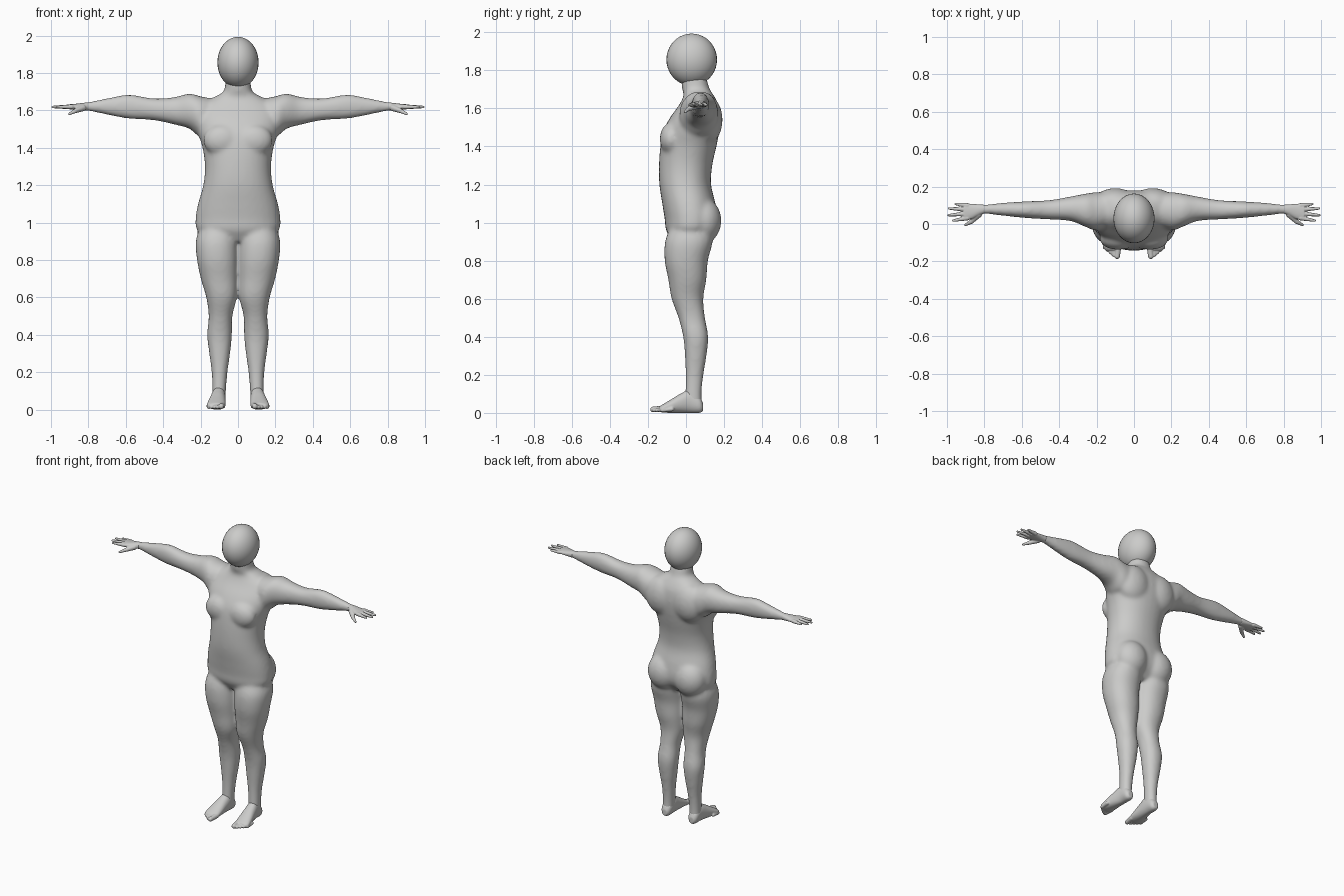
import bpy, bmesh, math
from mathutils import Vector, Matrix

default_cube = bpy.data.objects.get("Cube")
if default_cube:
    bpy.data.objects.remove(default_cube)

grey = bpy.data.materials.new("light_grey")
grey.use_nodes = True
colour = (0.6, 0.6, 0.59, 1)
grey.diffuse_color = colour
grey.node_tree.nodes["Principled BSDF"].inputs["Base Color"].default_value = colour


def spline(rows, steps=5):
    """Catmull-Rom interpolation of the section rows."""
    rows = [Vector(r) for r in rows]
    out = []
    for i in range(len(rows) - 1):
        b, c = rows[i], rows[i + 1]
        a = rows[max(i - 1, 0)]
        d = rows[min(i + 2, len(rows) - 1)]
        for k in range(steps):
            t = k / steps
            out.append(b + (c - a) * t / 2 + (a * 2 - b * 5 + c * 4 - d) * t * t / 2
                       + (b * 3 - a - c * 3 + d) * t ** 3 / 2)
    return out + [rows[-1]]


def loft(bm, rows, place, sides=32, power=0.92):
    """Skin oval sections; a row is position, low/high of one axis, low/high of the other."""
    rings = []
    for pos, a0, a1, b0, b1 in spline(rows):
        ring = []
        for i in range(sides):
            t = math.tau * i / sides
            c, s = (math.copysign(abs(f(t)) ** power, f(t)) for f in (math.cos, math.sin))
            u = (a0 + a1 + (a1 - a0) * c) / 2
            v = (b0 + b1 + (b1 - b0) * s) / 2
            ring.append(bm.verts.new(place(pos, u, v)))
        rings.append(ring)
    for low, high in zip(rings, rings[1:]):
        for i in range(sides):
            j = (i + 1) % sides
            bm.faces.new((low[i], low[j], high[j], high[i]))
    bm.faces.new(rings[0])
    bm.faces.new(rings[-1])


def blob(bm, centre, radii):
    bmesh.ops.create_uvsphere(bm, u_segments=32, v_segments=20, radius=1,
                              matrix=Matrix.LocRotScale(Vector(centre), None, Vector(radii)))


def digit(bm, start, end, r0, r1):
    """Tapered finger or toe with rounded ends."""
    p, q = Vector(start), Vector(end)
    turn = (q - p).to_track_quat('Z', 'Y').to_matrix().to_4x4()
    bmesh.ops.create_cone(bm, cap_ends=True, segments=16, radius1=r0, radius2=r1,
                          depth=(q - p).length,
                          matrix=Matrix.Translation((p + q) / 2) @ turn)
    blob(bm, p, [r0] * 3)
    blob(bm, q, [r1] * 3)


def finish(bm, name, voxel=0, passes=0):
    """Fuse the overlapping parts into one smooth skin."""
    bmesh.ops.recalc_face_normals(bm, faces=bm.faces)
    for f in bm.faces:
        f.smooth = True
    mesh = bpy.data.meshes.new(name)
    bm.to_mesh(mesh)
    bm.free()
    mesh.materials.append(grey)
    ob = bpy.data.objects.new(name, mesh)
    bpy.context.collection.objects.link(ob)
    if voxel:
        fuse = ob.modifiers.new("fuse", 'REMESH')
        fuse.mode = 'VOXEL'
        fuse.voxel_size = voxel
        fuse.use_smooth_shade = True
        soften = ob.modifiers.new("soften", 'SMOOTH')
        soften.factor = 0.5
        soften.iterations = passes
    return ob


# Head
bm = bmesh.new()
blob(bm, (0, .03, 1.856), (.11, .133, .137))
finish(bm, "head")

# Torso and neck: height, half width, front, back
torso = [(.9, .13, -.07, .1), (.96, .218, -.105, .15), (1.02, .227, -.112, .165),
         (1.1, .214, -.125, .155), (1.2, .186, -.14, .132), (1.3, .177, -.142, .138),
         (1.4, .19, -.135, .16), (1.48, .215, -.12, .175), (1.55, .23, -.085, .18),
         (1.62, .215, -.035, .17), (1.67, .13, -.012, .145), (1.7, .078, -.02, .125),
         (1.75, .068, -.025, .11), (1.8, .06, -.02, .09)]
leg = [(.98, .01, .2, -.08, .13), (.9, 0, .226, -.11, .14), (.8, 0, .219, -.112, .115),
       (.7, .001, .199, -.093, .107), (.6, .006, .17, -.076, .091), (.5, .03, .157, -.04, .1),
       (.4, .032, .165, -.015, .117), (.3, .042, .154, -.006, .108), (.2, .056, .141, -.002, .092),
       (.1, .064, .138, -.004, .082), (.03, .068, .138, -.01, .085)]
arm = [(.12, 0, .16, 1.5, 1.66), (.2, -.035, .17, 1.46, 1.675), (.26, -.015, .162, 1.502, 1.69),
       (.34, .016, .147, 1.524, 1.671), (.45, .024, .128, 1.547, 1.664),
       (.58, .032, .121, 1.555, 1.684), (.68, .042, .115, 1.572, 1.669),
       (.8, .054, .104, 1.597, 1.645), (.86, .05, .1, 1.603, 1.639)]
bm = bmesh.new()
loft(bm, [(z, -w, w, f, b) for z, w, f, b in torso], lambda p, u, v: (u, v, p))
for side in (1, -1):
    loft(bm, leg, lambda p, u, v: (side * u, v, p))
    loft(bm, arm, lambda p, u, v: (side * p, u, v))
    blob(bm, (side * .085, -.078, 1.44), (.1, .06, .085))   # chest
    blob(bm, (side * .1, .09, 1.01), (.11, .096, .12))      # buttock
    blob(bm, (side * .1, .11, 1.54), (.12, .082, .13))      # shoulder blade
finish(bm, "body", .01, 14)

# Hands: palm section rows run along the arm
palm = [(.8, .056, .103, 1.599, 1.643), (.83, .045, .105, 1.6, 1.64),
        (.87, .026, .108, 1.603, 1.635), (.91, .02, .108, 1.607, 1.632)]
fingers = [((.89, .099), (.954, .107)), ((.9, .078), (.989, .083)),
           ((.9, .055), (.991, .047)), ((.89, .032), (.967, .018))]
# Feet: section rows run from heel to ball
foot = [(.09, .085, .12, .01, .05), (.07, .07, .135, 0, .085), (.02, .066, .14, 0, .12),
        (-.03, .066, .15, 0, .1), (-.08, .066, .161, 0, .07), (-.12, .068, .166, .002, .046),
        (-.14, .072, .155, .006, .034)]

for side, word in ((1, "left"), (-1, "right")):
    bm = bmesh.new()
    loft(bm, palm, lambda p, u, v: (side * p, u, v))
    for (x0, y0), (x1, y1) in fingers:
        digit(bm, (side * x0, y0, 1.619), (side * x1, y1, 1.618), .013, .007)
    digit(bm, (side * .83, .052, 1.613), (side * .87, .012, 1.597), .018, .012)
    digit(bm, (side * .87, .012, 1.597), (side * .902, -.005, 1.581), .012, .007)
    finish(bm, word + "_hand", .0035, 4)

    bm = bmesh.new()
    loft(bm, foot, lambda p, u, v: (side * u, p, v))
    digit(bm, (side * .084, -.12, .022), (side * .09, -.173, .018), .017, .015)
    for i in range(4):
        x, y = .109 + .016 * i, -.166 + .014 * i
        digit(bm, (side * x, y + .05, .02), (side * x, y, .014), .012, .0105)
    finish(bm, word + "_foot", .004, 4)
